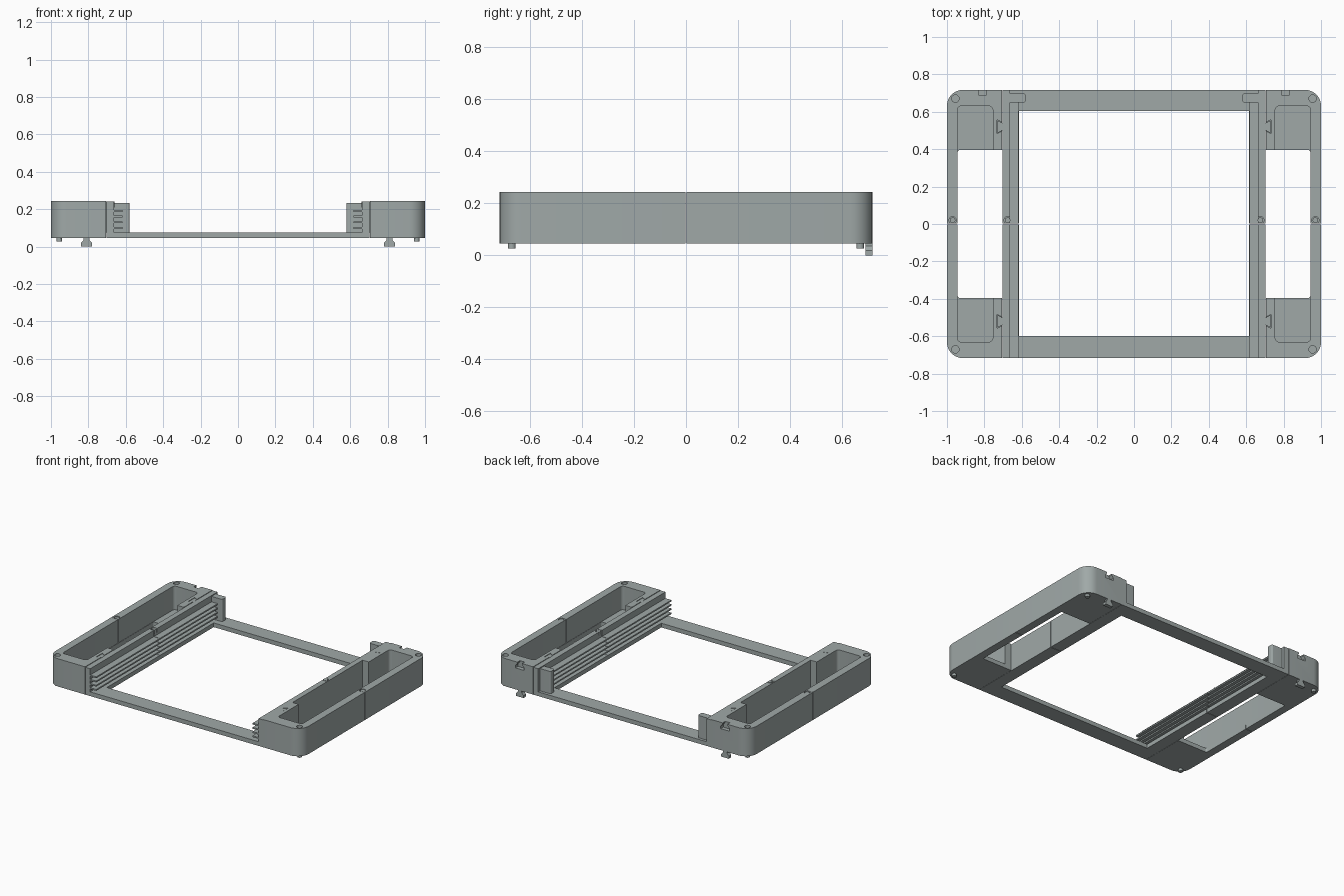
import bpy, bmesh, math

cube = bpy.data.objects.get("Cube")
if cube:
    bpy.data.objects.remove(cube, do_unlink=True)

grey = bpy.data.materials.new("grey plastic")
grey.use_nodes = True
COLOUR = (0.35, 0.395, 0.39, 1)
grey.diffuse_color = COLOUR
grey.node_tree.nodes["Principled BSDF"].inputs["Base Color"].default_value = COLOUR

BASE, FLOOR, TOP = 0.045, 0.075, 0.243
HALF = 0.717          # half depth of the frame
WALL, SEAM = 0.664, 0.703   # inner and outer face of the rail wall


def prism(name, profiles, lo, hi, axis="z"):
    """Extrude closed 2D profiles: along z from (x, y), or along y from (x, z)."""
    bm = bmesh.new()
    for pts in profiles:
        if axis == "z":
            verts = [bm.verts.new((a, b, lo)) for a, b in pts]
            move = (0, 0, hi - lo)
        else:
            verts = [bm.verts.new((a, lo, b)) for a, b in pts]
            move = (0, hi - lo, 0)
        face = bm.faces.new(verts)
        out = bmesh.ops.extrude_face_region(bm, geom=[face])
        new = [v for v in out["geom"] if isinstance(v, bmesh.types.BMVert)]
        bmesh.ops.translate(bm, verts=new, vec=move)
    bmesh.ops.recalc_face_normals(bm, faces=bm.faces)
    mesh = bpy.data.meshes.new(name)
    bm.to_mesh(mesh)
    bm.free()
    mesh.materials.append(grey)
    obj = bpy.data.objects.new(name, mesh)
    bpy.context.collection.objects.link(obj)
    return obj


def rect(x0, x1, y0, y1, radii=(0, 0, 0, 0)):
    """Rectangle with a radius per corner, anticlockwise from the lower left."""
    pts = []
    corners = [(x0, y0, 1, 1), (x1, y0, -1, 1), (x1, y1, -1, -1), (x0, y1, 1, -1)]
    for i, ((x, y, sx, sy), r) in enumerate(zip(corners, radii)):
        if r == 0:
            pts.append((x, y))
            continue
        for k in range(9):
            a = math.pi * (1 + i / 2 + k / 16)
            pts.append((x + sx * r + r * math.cos(a), y + sy * r + r * math.sin(a)))
    return pts


def circle(x, y, r, n=24):
    return [(x + r * math.cos(math.tau * k / n), y + r * math.sin(math.tau * k / n))
            for k in range(n)]


def key_shape(y, gap=0):
    """Dovetail seen from above, widening away from the rail."""
    return [(SEAM - 0.002, y - 0.018 - gap), (0.73 + gap, y - 0.034 - gap),
            (0.73 + gap, y + 0.034 + gap), (SEAM - 0.002, y + 0.018 + gap)]


def peg_shape(z, gap=0):
    """Dovetail seen from the front, narrow at the top."""
    half = [(0.03, 0), (0.03, 0.018), (0.015, 0.036), (0.015, 0.05)]
    right = [(0.81 + w + gap, z + h) for w, h in half]
    left = [(0.81 - w - gap, z + h) for w, h in reversed(half)]
    return right + left


def finish(obj, cutters=(), mirror=True):
    """Cut, mirror to the other side, bake the result and shade it."""
    for c in cutters:
        c.hide_render = True
        mod = obj.modifiers.new("cut", "BOOLEAN")
        mod.operation, mod.solver, mod.object = "DIFFERENCE", "EXACT", c
    if mirror:
        mod = obj.modifiers.new("mirror", "MIRROR")
        mod.use_mirror_merge = False
    graph = bpy.context.evaluated_depsgraph_get()
    mesh = bpy.data.meshes.new_from_object(obj.evaluated_get(graph))
    obj.modifiers.clear()
    obj.data = mesh
    for c in cutters:
        bpy.data.objects.remove(c, do_unlink=True)
    bpy.ops.object.select_all(action="DESELECT")
    obj.select_set(True)
    bpy.context.view_layer.objects.active = obj
    bpy.ops.object.shade_smooth_by_angle(angle=math.radians(35))


def seam_cutter():
    return prism("seam_cutter", [rect(0.5, 1.1, -0.0015, 0.0015)], 0, 0.4)


CORNERS = [(0.955, y) for y in (-0.67, 0.67)]
KEYS = (-0.52, 0.52)
OPEN = 0.395

# Side boxes: rounded outside, stepped pocket, open floor in the middle
side = prism("side_box", [rect(SEAM + 0.0015, 1, -HALF, HALF, (0, 0.085, 0.085, 0))], BASE, TOP)
finish(side, [
    prism("pocket_cutter", [rect(0.755, 0.945, -0.63, 0.63, (0.02,) * 4)], FLOOR, 0.4),
    prism("opening_cutter", [rect(0.6, 0.943, -OPEN, OPEN, (0, 0.012, 0.012, 0))], 0, 0.4),
    prism("hole_cutter", [circle(x, y, 0.02) for x, y in CORNERS], TOP - 0.025, 0.4),
    prism("key_cutter", [key_shape(y, 0.003) for y in KEYS], FLOOR, 0.4),
    prism("socket_cutter", [peg_shape(TOP - 0.045, 0.004)], 0.688, 0.8, "y"),
    prism("pin_cutter", [circle(0.97, 0.02, 0.019)], TOP - 0.03, 0.4),
    seam_cutter(),
])

# Keys that lock the rails into the side boxes
finish(prism("dovetail_key", [key_shape(y) for y in KEYS], FLOOR, TOP - 0.002))

# Rails: upright wall with a floor lip
rail = prism("rail_wall", [[(0.615, BASE), (SEAM, BASE), (SEAM, TOP - 0.003),
                            (WALL, TOP - 0.003), (WALL, FLOOR), (0.615, FLOOR)]],
             -HALF, HALF, "y")
finish(rail, [prism("pin_cutter", [circle(0.676, 0.02, 0.019)], TOP - 0.03, 0.4),
              seam_cutter()])

# Thin slats along the rails
slats = prism("rail_slats", [rect(0.617, WALL + 0.002, z - 0.005, z + 0.005)
                             for z in (0.1, 0.13, 0.16, 0.19)], -HALF, 0.66, "y")
finish(slats, [seam_cutter()])

# Stops at the back end of the slats
finish(prism("slat_stop", [rect(0.58, WALL + 0.002, 0.65, 0.697, (0.01, 0, 0, 0.01))],
             FLOOR - 0.002, 0.234))

# Round pins across the halves of the frame
finish(prism("joining_pin", [circle(x, 0.02, 0.015) for x in (0.676, 0.97)],
             TOP - 0.035, TOP - 0.003))

# Feet and hanging pegs
finish(prism("round_foot", [circle(x, y, 0.015) for x, y in CORNERS], 0.027, BASE + 0.005))
finish(prism("dovetail_peg", [peg_shape(0)], 0.69, HALF, "y"))

# Low bars joining the two sides
for name, y0, y1 in (("front_bar", -HALF, -0.6), ("back_bar", 0.605, HALF)):
    finish(prism(name, [rect(-0.615, 0.615, y0, y1)], BASE, FLOOR), mirror=False)
